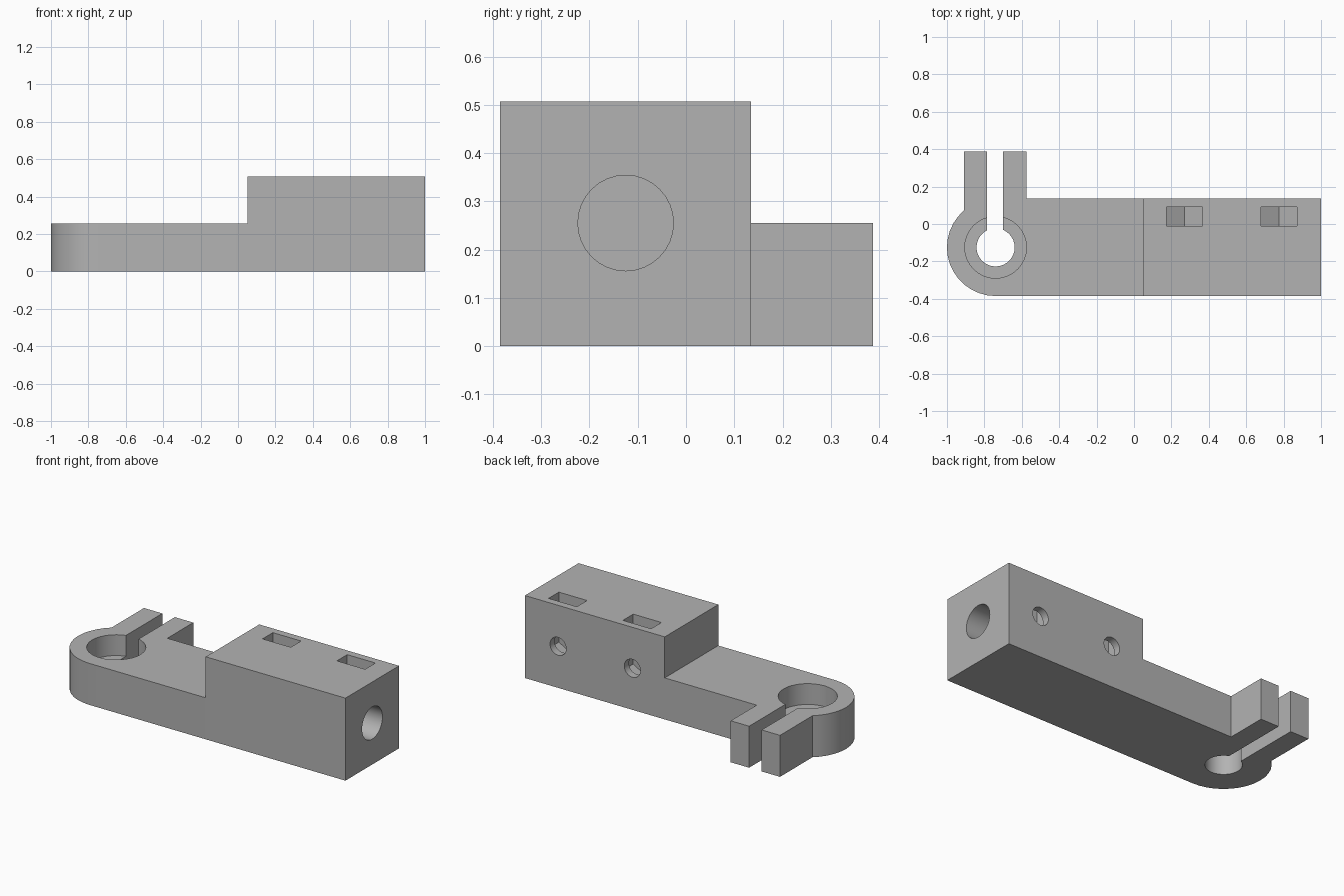
import bpy
import bmesh
from math import cos, sin, radians

cube = bpy.data.objects.get("Cube")
if cube:
    bpy.data.objects.remove(cube, do_unlink=True)

grey = bpy.data.materials.new("plain grey")
grey.use_nodes = True
grey.diffuse_color = (0.45, 0.45, 0.45, 1)
grey.node_tree.nodes["Principled BSDF"].inputs["Base Color"].default_value = (0.45, 0.45, 0.45, 1)


def arc(cx, cy, r, start=0, end=348.75, steps=31):
    angles = [radians(start + (end - start) * i / steps) for i in range(steps + 1)]
    return [(cx + r * cos(a), cy + r * sin(a)) for a in angles]


def rect(x0, x1, y0, y1):
    return [(x0, y0), (x1, y0), (x1, y1), (x0, y1)]


def prism(name, profile, axis, lo, hi):
    """Extrude a flat profile along an axis, from lo to hi."""
    place = {"x": lambda a, b, d: (d, a, b),
             "y": lambda a, b, d: (a, d, b),
             "z": lambda a, b, d: (a, b, d)}[axis]
    bm = bmesh.new()
    face = bm.faces.new([bm.verts.new(place(a, b, lo)) for a, b in profile])
    top = bmesh.ops.extrude_face_region(bm, geom=[face])["geom"]
    moved = [v for v in top if isinstance(v, bmesh.types.BMVert)]
    bmesh.ops.translate(bm, verts=moved, vec=place(0, 0, hi - lo))
    bmesh.ops.recalc_face_normals(bm, faces=bm.faces)
    mesh = bpy.data.meshes.new(name)
    bm.to_mesh(mesh)
    bm.free()
    mesh.materials.append(grey)
    obj = bpy.data.objects.new(name, mesh)
    bpy.context.collection.objects.link(obj)
    return obj


def combine(body, tool, operation):
    mod = body.modifiers.new(tool.name, "BOOLEAN")
    mod.operation = operation
    mod.solver = "EXACT"
    mod.object = tool
    bpy.context.view_layer.objects.active = body
    bpy.ops.object.modifier_apply(modifier=mod.name)
    bpy.data.objects.remove(tool, do_unlink=True)


RING_X, MID_Y, ARM_Z = -0.74, -0.125, 0.255

# Flat arm with rounded end and clamp tabs
outline = [(0.5, -0.385), (0.5, 0.135), (-0.575, 0.135), (-0.575, 0.387), (-0.91, 0.387)]
outline += arc(RING_X, MID_Y, 0.26, 130.8, 270, 14)
body = prism("clamp_bracket", outline, "z", 0, ARM_Z)

# Tall block at the other end
combine(body, prism("block", rect(0.05, 1, -0.385, 0.135), "z", 0, 0.507), "UNION")

# Clamp hole, counterbore and slot
cutters = [
    prism("clamp_hole", arc(RING_X, MID_Y, 0.102), "z", -0.1, 0.4),
    prism("counterbore", arc(RING_X, MID_Y, 0.165), "z", 0.127, 0.4),
    prism("clamp_slot", rect(-0.785, -0.7, MID_Y, 0.5), "z", -0.1, 0.4),
    # Blind bore in the block end
    prism("rod_bore", arc(MID_Y, ARM_Z, 0.099), "x", 0.15, 1.1),
]

# Nut pockets with pointed floors, and the screw holes through them
for x in (0.27, 0.775):
    pocket = [(x, 0.145), (x + 0.096, 0.2), (x + 0.096, 0.6), (x - 0.096, 0.6), (x - 0.096, 0.2)]
    cutters.append(prism("nut_pocket", pocket, "y", -0.01, 0.09))
    cutters.append(prism("screw_hole", arc(x, ARM_Z, 0.055), "y", MID_Y, 0.3))

for cutter in cutters:
    cutter.hide_render = True
    combine(body, cutter, "DIFFERENCE")

# Smooth the curved walls, keep edges crisp
bpy.ops.object.select_all(action="DESELECT")
body.select_set(True)
bpy.context.view_layer.objects.active = body
bpy.ops.object.shade_smooth_by_angle(angle=radians(30))
